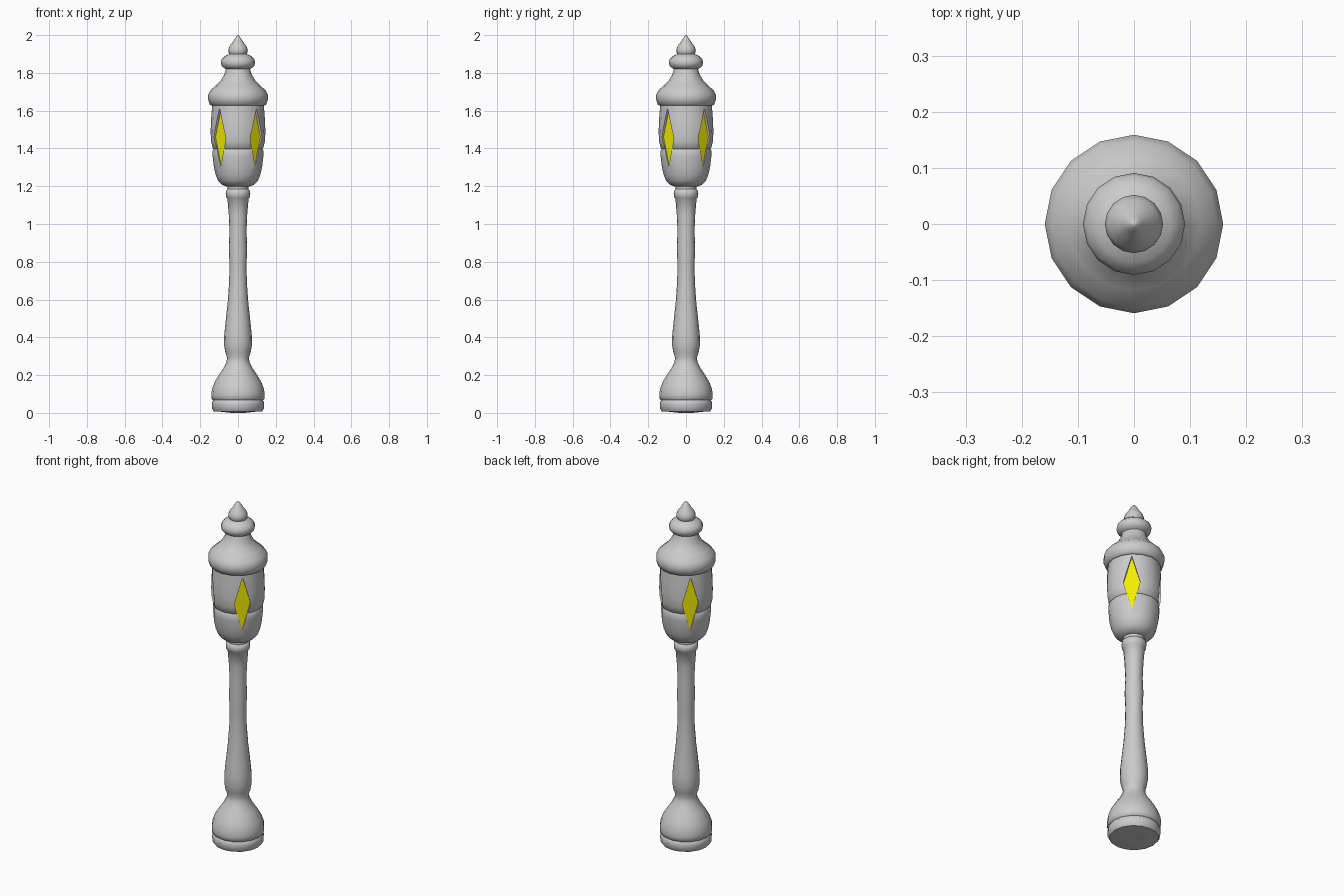
import bpy, bmesh
from math import cos, sin, pi, radians
from mathutils import Matrix

if "Cube" in bpy.data.objects:
    bpy.data.objects.remove(bpy.data.objects["Cube"])

SIDES = 16


def make_object(name, bm):
    mesh = bpy.data.meshes.new(name)
    bmesh.ops.recalc_face_normals(bm, faces=bm.faces)
    bm.to_mesh(mesh)
    bm.free()
    obj = bpy.data.objects.new(name, mesh)
    bpy.context.collection.objects.link(obj)
    return obj


def lathe(name, profile):
    """Revolve (radius, z) points around z; profile starts and ends on the axis."""
    bm = bmesh.new()
    verts = [bm.verts.new((r, 0, z)) for r, z in profile]
    edges = [bm.edges.new(p) for p in zip(verts, verts[1:])]
    bmesh.ops.spin(bm, geom=verts + edges, axis=(0, 0, 1), cent=(0, 0, 0),
                   angle=2 * pi, steps=SIDES, use_merge=True)
    bmesh.ops.remove_doubles(bm, verts=bm.verts, dist=0.0002)
    return make_object(name, bm)


def diamond(name, half_w, z0, z1, near, far):
    """Four diamond prisms on the diagonals, from radius near to far."""
    bm = bmesh.new()
    zm = (z0 + z1) / 2
    for k in range(4):
        rot = Matrix.Rotation(radians(45 + 90 * k), 4, 'Z')
        outline = [(0, z0), (half_w, zm), (0, z1), (-half_w, zm)]
        a, b = ([bm.verts.new(rot @ Matrix.Translation((d, y, z)).to_translation())
                 for y, z in outline] for d in (near, far))
        bm.faces.new(a)
        bm.faces.new(b)
        for i in range(4):
            j = (i + 1) % 4
            bm.faces.new((a[i], a[j], b[j], b[i]))
    return make_object(name, bm)


# Base plinth, post and collar
post = lathe("post", [
    (0, 0.01), (0.035, 0), (0.09, 0.006), (0.128, 0.008), (0.137, 0.022), (0.139, 0.045),
    (0.137, 0.06), (0.131, 0.067), (0.139, 0.073), (0.141, 0.095), (0.138, 0.125),
    (0.124, 0.163), (0.100, 0.203), (0.075, 0.24), (0.061, 0.27), (0.058, 0.293),
    (0.067, 0.32), (0.074, 0.36), (0.073, 0.41), (0.066, 0.48), (0.055, 0.58),
    (0.047, 0.69), (0.045, 0.79), (0.049, 0.87), (0.045, 0.96), (0.049, 1.05),
    (0.056, 1.135), (0.063, 1.142), (0.065, 1.16), (0.063, 1.178), (0.055, 1.184),
    (0.057, 1.20), (0.055, 1.22), (0, 1.22)])

# Lantern body with a groove between bowl and upper housing
lantern = lathe("lantern_body", [
    (0, 1.195), (0.058, 1.198), (0.085, 1.208), (0.105, 1.228), (0.119, 1.262),
    (0.128, 1.305), (0.134, 1.355), (0.135, 1.388), (0.129, 1.398), (0.134, 1.402),
    (0.143, 1.44), (0.145, 1.49), (0.143, 1.55), (0.136, 1.64), (0, 1.64)])

# Roof, rounded collar and pointed finial
roof = lathe("roof_and_finial", [
    (0, 1.63), (0.138, 1.627), (0.149, 1.632), (0.159, 1.66), (0.159, 1.682),
    (0.148, 1.706), (0.118, 1.733), (0.091, 1.76), (0.073, 1.79), (0.064, 1.82),
    (0.074, 1.826), (0.087, 1.838), (0.091, 1.856), (0.086, 1.874), (0.068, 1.89),
    (0.046, 1.90), (0.050, 1.908), (0.052, 1.922), (0.045, 1.94), (0.029, 1.962),
    (0.015, 1.984), (0.006, 1.997), (0, 2.0)])

# Diamond window recesses cut into the lantern
cutter = diamond("window_cutter", 0.044, 1.305, 1.615, 0.121, 0.2)
cut = lantern.modifiers.new("windows", 'BOOLEAN')
cut.operation = 'DIFFERENCE'
cut.solver = 'EXACT'
cut.object = cutter
bpy.context.view_layer.objects.active = lantern
lantern.select_set(True)
bpy.ops.object.modifier_apply(modifier=cut.name)
bpy.data.objects.remove(cutter)

# Yellow window panes
panes = diamond("window_panes", 0.044, 1.305, 1.615, 0.117, 0.124)
yellow = bpy.data.materials.new("yellow_glass")
yellow.diffuse_color = (0.9, 0.85, 0.0, 1)
yellow.use_nodes = True
yellow.node_tree.nodes["Principled BSDF"].inputs["Base Color"].default_value = yellow.diffuse_color
panes.data.materials.append(yellow)

# Smooth turned surfaces, keep creases sharp
bpy.ops.object.select_all(action='DESELECT')
for obj in (post, lantern, roof):
    obj.select_set(True)
bpy.context.view_layer.objects.active = post
bpy.ops.object.shade_smooth_by_angle(angle=radians(50))
